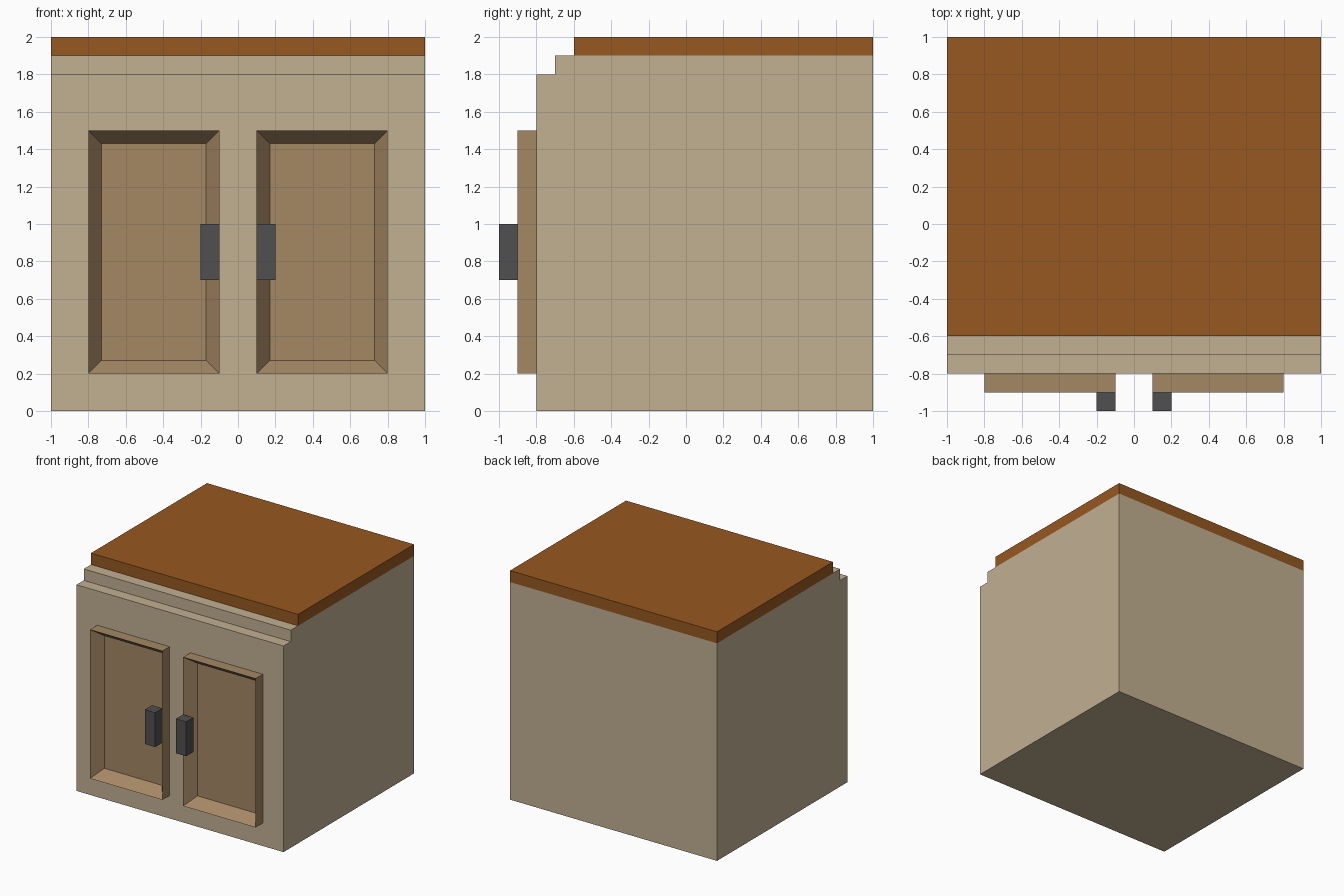
import bpy, bmesh
from mathutils import Vector

if "Cube" in bpy.data.objects:
    bpy.data.objects.remove(bpy.data.objects["Cube"])


def material(name, rgb):
    """Flat colour from 0-255 sRGB values."""
    def lin(c):
        c /= 255
        return c / 12.92 if c <= 0.04045 else ((c + 0.055) / 1.055) ** 2.4
    mat = bpy.data.materials.new(name)
    mat.diffuse_color = (*[lin(c) for c in rgb], 1)
    mat.use_nodes = True
    mat.node_tree.nodes["Principled BSDF"].inputs["Base Color"].default_value = mat.diffuse_color
    return mat


def finish(bm, name, mat):
    bmesh.ops.recalc_face_normals(bm, faces=bm.faces)
    mesh = bpy.data.meshes.new(name)
    bm.to_mesh(mesh)
    bm.free()
    mesh.materials.append(mat)
    obj = bpy.data.objects.new(name, mesh)
    bpy.context.collection.objects.link(obj)
    return obj


def box(lo, hi):
    """Box as a bmesh between two corners."""
    bm = bmesh.new()
    bmesh.ops.create_cube(bm, size=1)
    lo, hi = Vector(lo), Vector(hi)
    bmesh.ops.scale(bm, vec=hi - lo, verts=bm.verts)
    bmesh.ops.translate(bm, vec=(lo + hi) / 2, verts=bm.verts)
    return bm


body_paint = material("beige paint", (194, 176, 146))
door_wood = material("tan wood", (165, 136, 100))
top_wood = material("brown wood", (150, 88, 32))
metal = material("dark metal", (80, 80, 80))

# Cabinet body: stepped side profile (y, z) extruded along x
profile = [(-0.8, 0), (1, 0), (1, 1.9), (-0.7, 1.9), (-0.7, 1.8), (-0.8, 1.8)]
bm = bmesh.new()
side_face = bm.faces.new([bm.verts.new((-1, y, z)) for y, z in profile])
ext = bmesh.ops.extrude_face_region(bm, geom=[side_face], use_keep_orig=True)
moved = [g for g in ext["geom"] if isinstance(g, bmesh.types.BMVert)]
bmesh.ops.translate(bm, vec=(2, 0, 0), verts=moved)
finish(bm, "cabinet_body", body_paint)

# Wooden top board
finish(box((-1, -0.6, 1.9), (1, 1, 2)), "top_board", top_wood)

for side, label in ((-1, "left"), (1, "right")):
    # Door with a recessed centre panel
    x0, x1 = sorted((side * 0.1, side * 0.8))
    bm = box((x0, -0.9, 0.2), (x1, -0.8, 1.5))
    bm.normal_update()
    front = min(bm.faces, key=lambda f: f.calc_center_median().y)
    bmesh.ops.inset_region(bm, faces=[front], thickness=0.1, depth=0)
    bmesh.ops.translate(bm, vec=(0, 0.097, 0), verts=front.verts)
    finish(bm, label + "_door", door_wood)

    # Handle on the inner stile
    x0, x1 = sorted((side * 0.1, side * 0.2))
    finish(box((x0, -1, 0.7), (x1, -0.9, 1)), label + "_handle", metal)
